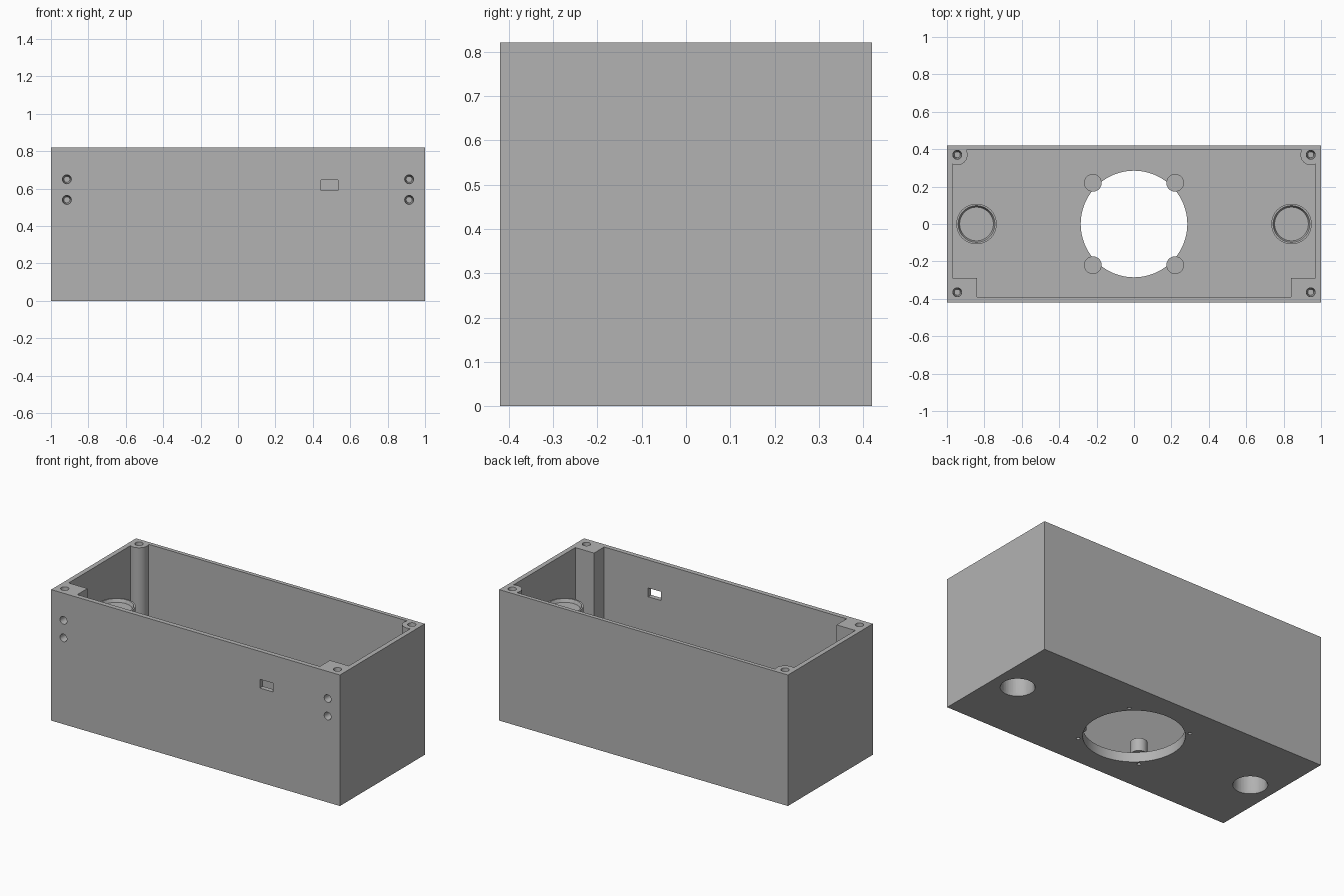
import bpy, bmesh
from mathutils import Matrix, Vector

if "Cube" in bpy.data.objects:
    bpy.data.objects.remove(bpy.data.objects["Cube"])

HEIGHT, FLOOR = 0.82, 0.06

grey = bpy.data.materials.new("plain grey")
grey.use_nodes = True
grey.diffuse_color = (0.45, 0.45, 0.45, 1)
grey.node_tree.nodes["Principled BSDF"].inputs["Base Color"].default_value = grey.diffuse_color


def finish(bm, name):
    mesh = bpy.data.meshes.new(name)
    bm.to_mesh(mesh)
    bm.free()
    mesh.materials.append(grey)
    ob = bpy.data.objects.new(name, mesh)
    bpy.context.scene.collection.objects.link(ob)
    return ob


def box(name, low, high):
    low, high = Vector(low), Vector(high)
    bm = bmesh.new()
    place = Matrix.Translation((low + high) / 2) @ Matrix.Diagonal((*(high - low), 1))
    bmesh.ops.create_cube(bm, size=1, matrix=place)
    return finish(bm, name)


def cylinder(name, x, y, bottom, top, r1, r2=None, sides=48):
    """Upright round bar, r1 at the bottom and r2 at the top."""
    bm = bmesh.new()
    bmesh.ops.create_cone(bm, cap_ends=True, segments=sides, radius1=r1,
                          radius2=r1 if r2 is None else r2, depth=top - bottom,
                          matrix=Matrix.Translation((x, y, (bottom + top) / 2)))
    return finish(bm, name)


def combine(target, tool, operation="DIFFERENCE"):
    """Apply a boolean and discard the tool."""
    mod = target.modifiers.new("cut", "BOOLEAN")
    mod.operation, mod.solver, mod.object = operation, "EXACT", tool
    bpy.context.view_layer.update()
    graph = bpy.context.evaluated_depsgraph_get()
    mesh = bpy.data.meshes.new_from_object(target.evaluated_get(graph))
    target.modifiers.clear()
    target.data = mesh
    bpy.data.objects.remove(tool)


# Hollow interior, leaving material for pillars, bosses and port tubes
cavity = box("cavity", (-0.97, -0.39, FLOOR), (0.97, 0.395, HEIGHT + 0.1))
for side in (-1, 1):
    xs = sorted((side * 0.84, side * 1.1))
    combine(cavity, box("front_pillar", (xs[0], -0.5, 0), (xs[1], -0.29, 1)))
    combine(cavity, cylinder("back_pillar", side * 0.945, 0.37, 0, 1, 0.055))
    combine(cavity, cylinder("port_tube", side * 0.842, 0, 0, 0.6, 0.108, sides=64))
    for y in (-0.22, 0.22):
        combine(cavity, cylinder("speaker_boss", side * 0.22, y, 0, 0.14, 0.047))

enclosure = box("enclosure", (-1, -0.42, 0), (1, 0.42, HEIGHT))
combine(enclosure, cavity)

# Speaker opening, stopping under the overhanging bosses
combine(enclosure, cylinder("speaker_hole", 0, 0, -0.1, FLOOR + 0.0005, 0.285, sides=96))

for side in (-1, 1):
    # Port bores with a flare at both ends
    x = side * 0.842
    combine(enclosure, cylinder("port_bore", x, 0, -0.1, 0.7, 0.091, sides=64))
    combine(enclosure, cylinder("lower_flare", x, 0, -0.01, 0.02, 0.101, 0.09, sides=64))
    combine(enclosure, cylinder("upper_flare", x, 0, 0.58, 0.61, 0.09, 0.102, sides=64))
    # Tapered lid screw holes and speaker pilot holes
    for y in (-0.365, 0.37):
        combine(enclosure, cylinder("lid_hole", side * 0.945, y, 0.7, HEIGHT + 0.001, 0.016, 0.024, 32))
    for y in (-0.22, 0.22):
        combine(enclosure, cylinder("pilot_hole", side * 0.22, y, -0.01, 0.1, 0.011, sides=24))
    # Tapered screw holes in the front face
    for z in (0.54, 0.65):
        hole = cylinder("front_hole", 0, 0, -0.001, 0.1, 0.024, 0.016, 32)
        hole.data.transform(Matrix.Translation((side * 0.915, -0.42, z))
                            @ Matrix.Rotation(-1.5707963, 4, "X"))
        combine(enclosure, hole)

# Switch window in the front wall
combine(enclosure, box("window", (0.445, -0.5, 0.59), (0.535, -0.35, 0.645)))

bpy.ops.object.select_all(action="DESELECT")
enclosure.select_set(True)
bpy.context.view_layer.objects.active = enclosure
bpy.ops.object.shade_smooth_by_angle(angle=0.5)
